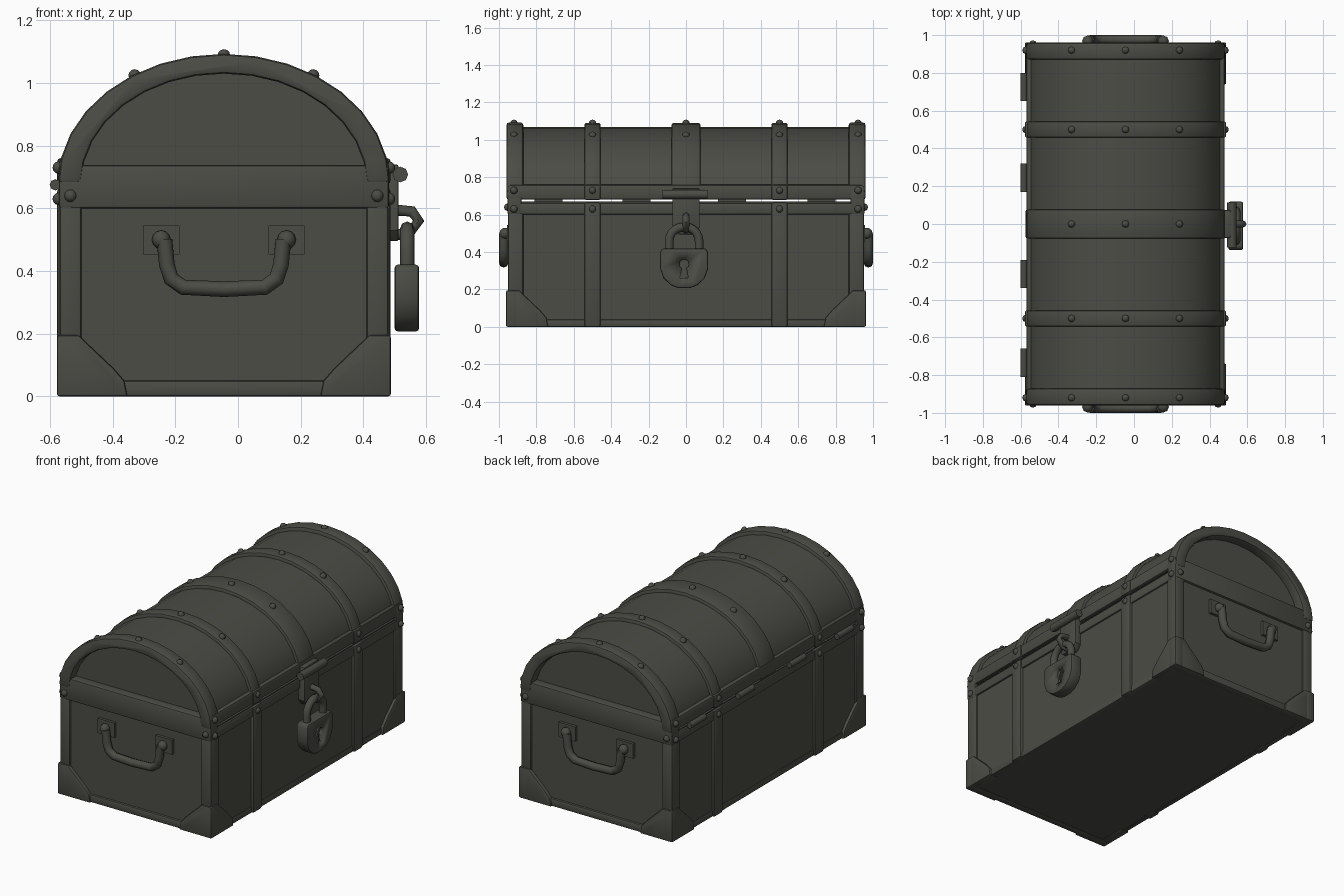
import bpy, bmesh, math
from mathutils import Matrix, Vector

if "Cube" in bpy.data.objects:
    bpy.data.objects.remove(bpy.data.objects["Cube"])

CX = -0.045          # chest centre line; the padlock overhangs on +x
SPRING = 0.68        # height where the lid arch starts

iron = bpy.data.materials.new("dark_iron_grey")
iron.diffuse_color = (0.072, 0.072, 0.061, 1)
iron.use_nodes = True
iron.node_tree.nodes["Principled BSDF"].inputs["Base Color"].default_value = iron.diffuse_color


def finish(name, bm, bevel=0.0, angle=35):
    bmesh.ops.recalc_face_normals(bm, faces=bm.faces)
    if bevel:
        edges = [e for e in bm.edges if e.calc_face_angle(0) > math.radians(40)]
        bmesh.ops.bevel(bm, geom=edges, offset=bevel, segments=2, profile=0.5,
                        affect='EDGES', clamp_overlap=True)
    me = bpy.data.meshes.new(name)
    bm.to_mesh(me)
    bm.free()
    return add_object(name, me, angle)


def add_object(name, me, angle=35):
    me.materials.clear()
    me.materials.append(iron)
    ob = bpy.data.objects.new(name, me)
    ob.location.x = CX
    bpy.context.collection.objects.link(ob)
    bpy.ops.object.select_all(action='DESELECT')
    ob.select_set(True)
    bpy.context.view_layer.objects.active = ob
    bpy.ops.object.shade_smooth_by_angle(angle=math.radians(angle))
    return ob


def prism(name, pts, axis, a, b, bevel=0.0):
    """Extrude a (u, z) outline along x or y from a to b."""
    bm = bmesh.new()
    put = (lambda u, z, d: (u, d, z)) if axis == 'Y' else (lambda u, z, d: (d, u, z))
    face = bm.faces.new([bm.verts.new(put(u, z, a)) for u, z in pts])
    ext = bmesh.ops.extrude_face_region(bm, geom=[face])
    shift = (0, b - a, 0) if axis == 'Y' else (b - a, 0, 0)
    bmesh.ops.translate(bm, vec=shift,
                        verts=[g for g in ext['geom'] if isinstance(g, bmesh.types.BMVert)])
    return finish(name, bm, bevel)


def box(name, x0, x1, y0, y1, z0, z1, bevel=0.0):
    return prism(name, [(x0, z0), (x1, z0), (x1, z1), (x0, z1)], 'Y', y0, y1, bevel)


def arc(a, b, n=16):
    return [(a * math.cos(math.pi * i / n), SPRING + b * math.sin(math.pi * i / n))
            for i in range(n + 1)]


def arch(name, y0, y1, outer, inner, bevel=0.01):
    return prism(name, arc(*outer) + arc(*inner)[::-1], 'Y', y0, y1, bevel)


def tube(name, pts, r, closed=False):
    cu = bpy.data.curves.new(name, 'CURVE')
    cu.dimensions = '3D'
    cu.bevel_depth, cu.bevel_resolution, cu.use_fill_caps = r, 2, True
    sp = cu.splines.new('POLY')
    sp.points.add(len(pts) - 1)
    for p, co in zip(sp.points, pts):
        p.co = (*co, 1)
    sp.use_cyclic_u = closed
    tmp = bpy.data.objects.new(name + "_path", cu)
    bpy.context.collection.objects.link(tmp)
    bpy.context.view_layer.update()
    me = bpy.data.meshes.new_from_object(tmp.evaluated_get(bpy.context.evaluated_depsgraph_get()))
    bpy.data.objects.remove(tmp)
    return add_object(name, me, 50)


def balls(name, spots, r):
    bm = bmesh.new()
    for s in spots:
        bmesh.ops.create_uvsphere(bm, u_segments=8, v_segments=6, radius=r,
                                  matrix=Matrix.Translation(Vector(s)))
    return finish(name, bm, angle=60)


# Body and barrel lid
box("chest_body", -0.515, 0.515, -0.94, 0.94, 0.004, 0.67)
prism("lid_barrel", arc(0.512, 0.388), 'Y', -0.90, 0.90)

# Rim strips either side of the lid seam
for s in (-1, 1):
    x0, x1 = sorted((s * 0.47, s * 0.525))
    box("body_rim", x0, x1, -0.95, 0.95, 0.60, 0.662, 0.01)
    box("lid_rim", x0, x1, -0.95, 0.95, 0.682, 0.76, 0.01)
    y0, y1 = sorted((s * 0.88, s * 0.955))
    box("end_rim", -0.527, 0.527, y0, y1, 0.60, 0.738, 0.01)
    arch("lid_end_arch", *sorted((s * 0.87, s * 0.96)), (0.53, 0.413), (0.455, 0.35), 0.014)

# Straps over lid and body
for y in (-0.5, 0.5):
    arch("lid_strap", y - 0.043, y + 0.043, (0.53, 0.41), (0.49, 0.37))
    for s in (-1, 1):
        x0, x1 = sorted((s * 0.48, s * 0.532))
        box("body_strap", x0, x1, y - 0.043, y + 0.043, 0, 0.664, 0.01)
        box("strap_foot", x0, x1, y - 0.043, y + 0.043, 0.678, 0.76, 0.01)
arch("lid_centre_strap", -0.077, 0.077, (0.53, 0.41), (0.49, 0.37))

# Corner posts and bottom corner guards
guard = [(0, 0), (0.225, 0), (0.215, 0.05), (0.18, 0.09), (0.085, 0.18), (0.07, 0.195), (0, 0.195)]
for sx in (-1, 1):
    for sy in (-1, 1):
        box("corner_post", *sorted((sx * 0.455, sx * 0.525)), *sorted((sy * 0.87, sy * 0.952)),
            0.1, 0.61, 0.01)
        prism("corner_guard_end", [(sx * (0.533 - u), z) for u, z in guard], 'Y',
              *sorted((sy * 0.90, sy * 0.962)), 0.008)
        prism("corner_guard_side", [(sy * (0.962 - u), z) for u, z in guard], 'X',
              *sorted((sx * 0.47, sx * 0.533)), 0.008)
    for y in (0,):
        box("base_strip_side", *sorted((sx * 0.49, sx * 0.52)), -0.93, 0.93, 0, 0.04, 0.008)
    box("base_strip_end", -0.5, 0.5, *sorted((sx * 0.9, sx * 0.952)), 0, 0.05, 0.01)

# Rivets
spots = []
for y in (-0.92, -0.5, 0, 0.5, 0.92):
    for t in (57.5, 90, 122.5):
        t = math.radians(t)
        spots.append((0.53 * math.cos(t), y, SPRING + 0.408 * math.sin(t)))
    if y:
        spots += [(s * 0.527, y, z) for s in (-1, 1) for z in (0.63, 0.73)]
spots += [(sx * 0.49, sy * 0.953, 0.64) for sx in (-1, 1) for sy in (-1, 1)]
balls("rivets", spots, 0.02)

# Carry handles on both ends
half = [(0.19, 0.50), (0.182, 0.42), (0.168, 0.375), (0.13, 0.348), (0, 0.342)]
path = [(-u, z) for u, z in half] + half[-2::-1]
for s in (-1, 1):
    for u in (-0.2, 0.2):
        box("handle_plate", u - 0.058, u + 0.058, *sorted((s * 0.93, s * 0.957)), 0.453, 0.545)
    balls("handle_knobs", [(u, s * 0.968, 0.5) for u in (-0.2, 0.2)], 0.03)
    tube("handle_bail", [(u, s * 0.975, z) for u, z in path], 0.025)

# Hinge barrels on the back
for y in (-0.735, -0.265, 0.245, 0.725):
    tube("hinge", [(-0.538, y - 0.075, 0.675), (-0.538, y + 0.075, 0.675)], 0.018)

# Hasp plate, pin and staple
hasp = [(-0.073, 0.74), (-0.073, 0.53), (-0.045, 0.495), (0.045, 0.495), (0.073, 0.53), (0.073, 0.74)]
prism("hasp_plate", hasp, 'X', 0.51, 0.557, 0.006)
tube("hasp_pin", [(0.563, -0.125, 0.708), (0.563, 0.115, 0.708)], 0.025)
tube("staple", [(0.54, 0, 0.595), (0.60, 0, 0.59), (0.622, 0, 0.56), (0.59, 0, 0.52),
                (0.54, 0, 0.515)], 0.018)

# Padlock with keyhole
side = [(0.06, 0.42), (0.115, 0.42), (0.128, 0.40), (0.128, 0.31), (0.11, 0.26), (0.07, 0.222), (0.03, 0.207)]
lock = prism("padlock_body", [(u - 0.01, z) for u, z in side] +
             [(-u - 0.01, z) for u, z in side[::-1]], 'X', 0.545, 0.623, 0.01)
ring = [(0.026 * math.sin(math.radians(d)) - 0.01, 0.335 + 0.026 * math.cos(math.radians(d)))
        for d in range(-150, 151, 30)]
key = prism("keyhole_cutter", ring + [(0.012, 0.262), (-0.032, 0.262)], 'X', 0.602, 0.66)
key.hide_render = True
cut = lock.modifiers.new("keyhole", 'BOOLEAN')
cut.object, cut.operation, cut.solver = key, 'DIFFERENCE', 'EXACT'
bpy.context.view_layer.update()
lock.data = bpy.data.meshes.new_from_object(lock.evaluated_get(bpy.context.evaluated_depsgraph_get()))
lock.modifiers.clear()
bpy.data.objects.remove(key)

# Shackle
arc_pts = [(0.585, 0.08 * math.cos(math.pi * i / 10) - 0.01, 0.46 + 0.075 * math.sin(math.pi * i / 10))
           for i in range(11)]
tube("shackle", [(0.585, 0.07, 0.40)] + arc_pts + [(0.585, -0.09, 0.40)], 0.023)
